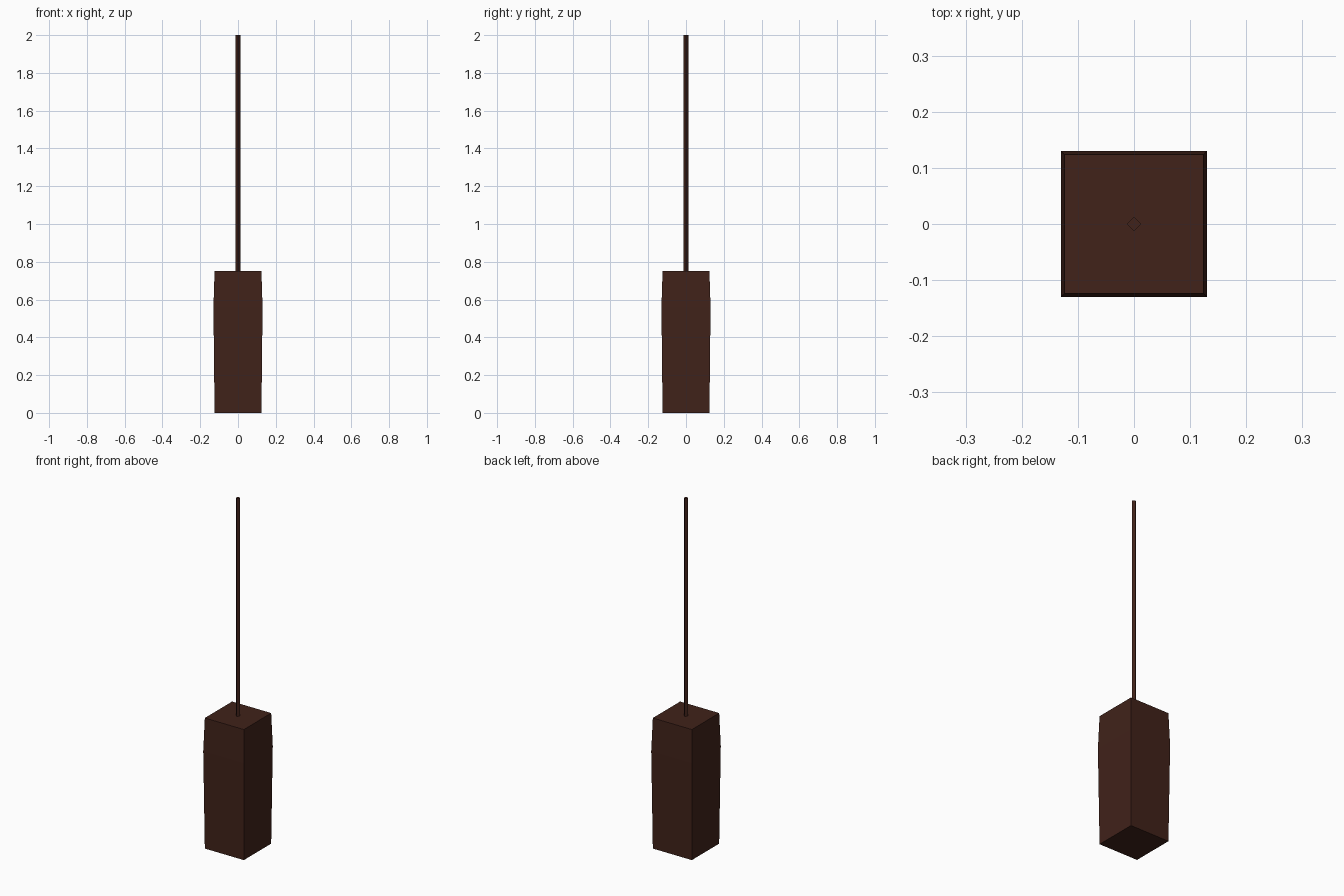
import bpy, bmesh, math

if "Cube" in bpy.data.objects:
    bpy.data.objects.remove(bpy.data.objects["Cube"])

brown = bpy.data.materials.new("dark_brown")
brown.diffuse_color = (0.052, 0.016, 0.01, 1)
brown.use_nodes = True
brown.node_tree.nodes["Principled BSDF"].inputs["Base Color"].default_value = brown.diffuse_color


def square_loft(name, rings, turn):
    """Four-sided column through (half diagonal, z) rings, capped at both ends."""
    bm = bmesh.new()
    loops = []
    for r, z in rings:
        angles = [turn + i * math.pi / 2 for i in range(4)]
        loops.append([bm.verts.new((r * math.cos(a), r * math.sin(a), z)) for a in angles])
    for low, high in zip(loops, loops[1:]):
        for i in range(4):
            j = (i + 1) % 4
            bm.faces.new((low[i], low[j], high[j], high[i]))
    bm.faces.new(loops[0][::-1])
    bm.faces.new(loops[-1])
    mesh = bpy.data.meshes.new(name)
    bm.to_mesh(mesh)
    bm.free()
    mesh.materials.append(brown)
    obj = bpy.data.objects.new(name, mesh)
    bpy.context.collection.objects.link(obj)
    return obj


# Hanging bag: square column, slightly swollen above the middle
D = math.sqrt(2)
square_loft("bag_body", [(0.124 * D, 0), (0.13 * D, 0.56), (0.124 * D, 0.75)], math.pi / 4)

# Thin diamond-section rod it hangs from
square_loft("hanging_rod", [(0.013, 0.75), (0.013, 2.0)], 0)
